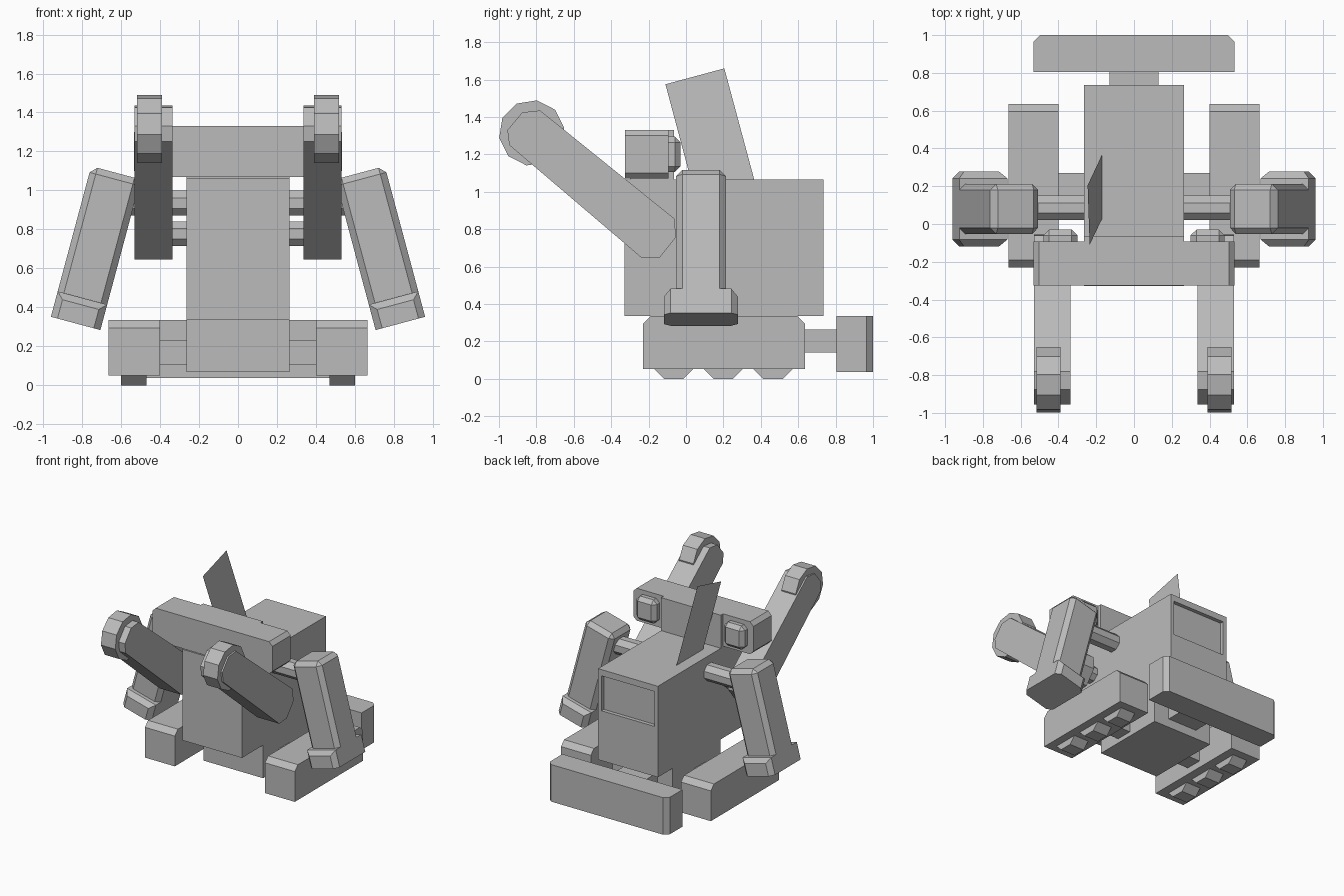
import bpy, bmesh, math
from mathutils import Matrix, Vector

if "Cube" in bpy.data.objects:
    bpy.data.objects.remove(bpy.data.objects["Cube"])

grey = bpy.data.materials.new("plain_grey")
grey.diffuse_color = (0.5, 0.5, 0.5, 1)
grey.use_nodes = True
grey.node_tree.nodes["Principled BSDF"].inputs["Base Color"].default_value = grey.diffuse_color


def finish(bm, name, pair=False):
    """Turn a bmesh into an object; pair mirrors it across x = 0."""
    me = bpy.data.meshes.new(name)
    bmesh.ops.recalc_face_normals(bm, faces=bm.faces)
    bm.to_mesh(me)
    bm.free()
    me.materials.append(grey)
    ob = bpy.data.objects.new(name, me)
    bpy.context.collection.objects.link(ob)
    if pair:
        ob.modifiers.new("mirror", 'MIRROR').use_mirror_merge = False
    return ob


def box(name, x, y, z, pair=False, bevel=0, rule=None, matrix=None):
    """Box from ranges; edges whose midpoint and direction pass the rule are chamfered."""
    bm = bmesh.new()
    bmesh.ops.create_cube(bm, size=1)
    if bevel:
        size = Vector((x[1] - x[0], y[1] - y[0], z[1] - z[0]))
    picked = [[v for v in e.verts] for e in bm.edges
              if rule and rule((e.verts[0].co + e.verts[1].co) / 2)]
    for v in bm.verts:
        v.co = [r[0] + (c + 0.5) * (r[1] - r[0]) for r, c in zip((x, y, z), v.co)]
    if bevel:
        edges = [bm.edges.get(p) for p in picked]
        bmesh.ops.bevel(bm, geom=edges, offset=bevel, segments=1, affect='EDGES',
                        profile=0.5, clamp_overlap=True)
    if matrix:
        bmesh.ops.transform(bm, matrix=matrix, verts=bm.verts)
    return finish(bm, name, pair)


def prism(name, profile, x, pair=True):
    """Extrude a (y, z) profile along x."""
    bm = bmesh.new()
    f = bm.faces.new([bm.verts.new((x[0], py, pz)) for py, pz in profile])
    ext = bmesh.ops.extrude_face_region(bm, geom=[f])["geom"]
    for v in ext:
        if isinstance(v, bmesh.types.BMVert):
            v.co.x = x[1]
    return finish(bm, name, pair)


def ring(cy, cz, r, n, phase):
    return [(cy + r * math.cos(math.radians(phase + 360 * i / n)),
             cz + r * math.sin(math.radians(phase + 360 * i / n))) for i in range(n)]


# Cabin with a recessed rear window
body = box("body", (-0.265, 0.265), (-0.328, 0.735), (0.335, 1.065))
cutter = box("window_cutter", (-0.235, 0.235), (0.705, 0.8), (0.735, 1.015))
cutter.hide_render = True
cutter.hide_viewport = True
cut = body.modifiers.new("window", 'BOOLEAN')
cut.object = cutter
cut.operation = 'DIFFERENCE'
cut.solver = 'EXACT'

# Chassis and axles
box("chassis", (-0.265, 0.265), (-0.06, 0.55), (0.07, 0.335))
box("axle", (0.26, 0.41), (0.135, 0.27), (0.105, 0.23), pair=True)

# Tracks with sloped upper ends
box("track", (0.4, 0.665), (-0.23, 0.635), (0.052, 0.335), pair=True, bevel=0.04,
    rule=lambda m: m.z > 0.4 and abs(m.y) > 0.4 and abs(m.x) < 0.1)
for i, y in enumerate((-0.065, 0.2, 0.465)):
    prism(f"wheel_{i + 1}", ring(y, 0.125, 0.1353, 8, 22.5), (0.47, 0.6))

# Rear blade and its arm
box("blade_arm", (-0.13, 0.13), (0.5, 0.82), (0.14, 0.265))
box("blade", (-0.533, 0.533), (0.805, 1.0), (0.038, 0.335), bevel=0.035,
    rule=lambda m: m.y > 0.4 and abs(m.x) > 0.4)

# Light bar with sloped ends, middle block and lamps
box("light_bar", (-0.533, 0.533), (-0.325, -0.093), (1.07, 1.33), bevel=0.03,
    rule=lambda m: abs(m.x) > 0.4 and abs(m.z) > 0.4)
box("bar_middle", (-0.265, 0.265), (-0.3, -0.063), (1.065, 1.33))
box("lamp", (0.3, 0.48), (-0.12, -0.03), (1.105, 1.295), pair=True, bevel=0.03,
    rule=lambda m: m.y > 0.4 or abs(m.y) < 0.1)

# Raised front booms with pivots and tip rollers
boom = [(-0.78, 1.435), (-0.875, 1.425), (-0.955, 1.33), (-0.945, 1.25),
        (-0.235, 0.645), (-0.14, 0.65), (-0.055, 0.755), (-0.06, 0.855)]
prism("boom", boom, (0.335, 0.53))
prism("boom_pivot", ring(-0.165, 0.778, 0.068, 8, 22.5), (0.25, 0.34))
prism("boom_roller", ring(-0.825, 1.315, 0.176, 10, 81), (0.39, 0.517))

# Side arms, leaning outward, with wide feet
lean = Matrix.Translation((-0.96, 0, 0.352)) @ Matrix.Rotation(math.radians(15), 4, 'Y')
prism("shoulder_rod", ring(0.085, 0.935, 0.07, 8, 22.5), (0.25, 0.62))
box("side_arm", (0, 0.263), (-0.053, 0.213), (0.02, 0.8), pair=True, bevel=0.033,
    rule=lambda m: m.z > 0.4 or abs(m.z) < 0.1, matrix=lean)
box("side_arm_foot", (0, 0.263), (-0.118, 0.277), (0, 0.135), pair=True, bevel=0.035,
    rule=lambda m: abs(m.z) < 0.1 or (m.z > 0.4 and abs(m.y) > 0.4), matrix=lean)

# Thin leaning fin on the roof
bm = bmesh.new()
bm.faces.new([bm.verts.new((-0.17 - 0.127 * (z - 1.065), y, z)) for y, z in
              ((-0.11, 1.575), (0.205, 1.66), (0.373, 1.035), (0.05, 0.975))])
finish(bm, "fin")
